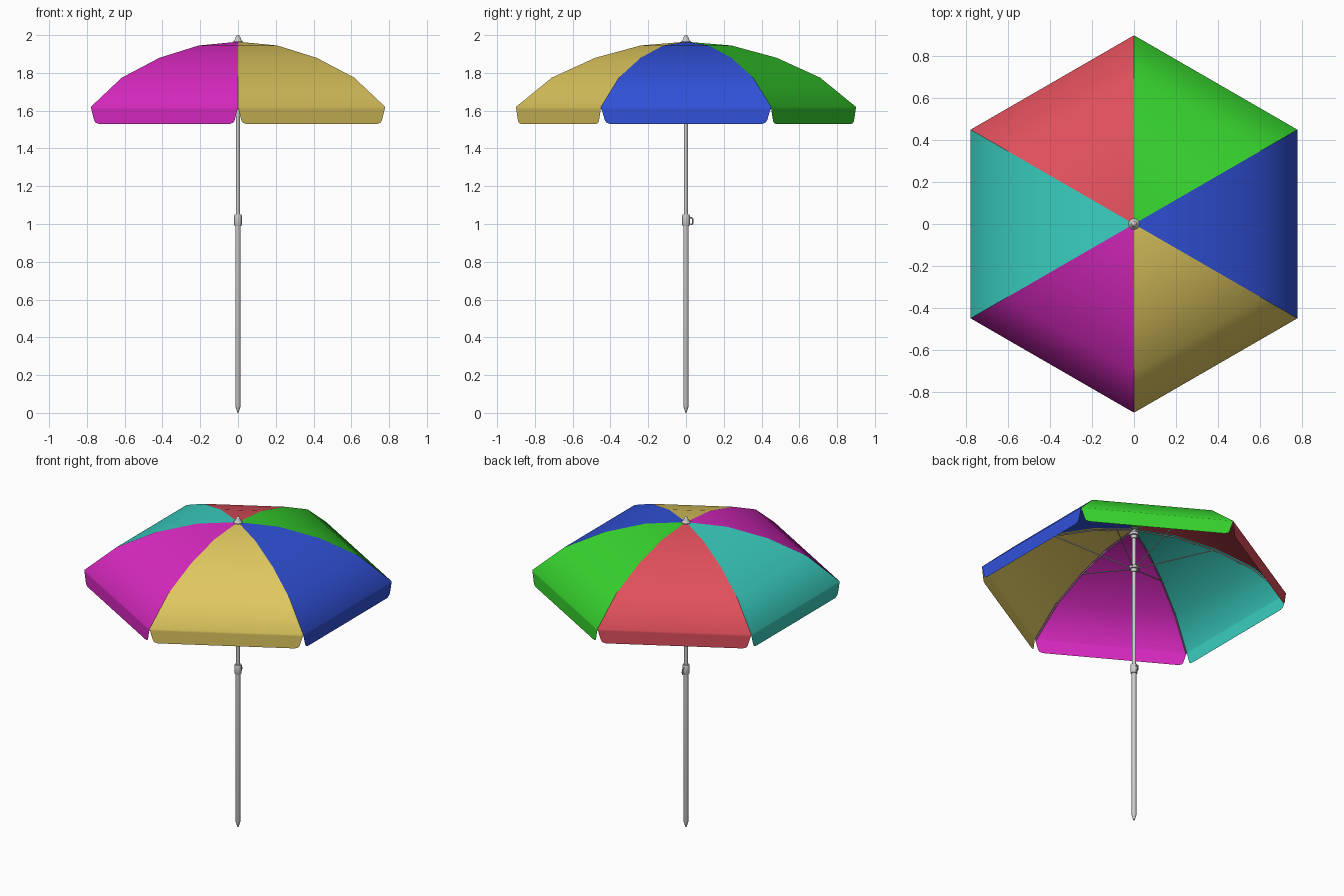
import bpy, bmesh, math
from mathutils import Vector

cube = bpy.data.objects.get("Cube")
if cube:
    bpy.data.objects.remove(cube, do_unlink=True)

SIDES = 6
STEP = math.tau / SIDES
# Seam profile (radius, height) from crown to rim
SEAM = [(0.0, 1.965), (0.24, 1.945), (0.48, 1.88), (0.71, 1.775), (0.9, 1.62)]
# Valance rows (inset from each corner, height)
VALANCE = [(0.003, 1.608), (0.02, 1.55), (0.028, 1.537), (0.048, 1.53)]
COLOURS = {
    "blue": (52, 82, 215), "green": (58, 212, 50), "red": (222, 80, 92),
    "teal": (60, 205, 190), "magenta": (215, 45, 190), "sand": (222, 198, 95),
}


def polar(radius, angle, z):
    return Vector((radius * math.cos(angle), radius * math.sin(angle), z))


def material(name, rgb):
    mat = bpy.data.materials.new(name)
    mat.use_nodes = True
    colour = [(c / 255) ** 2.2 for c in rgb] + [1.0]
    mat.diffuse_color = colour
    bsdf = mat.node_tree.nodes["Principled BSDF"]
    bsdf.inputs["Base Color"].default_value = colour
    bsdf.inputs["Roughness"].default_value = 0.8
    return mat


def finish(name, bm, angle=40, mat=None):
    mesh = bpy.data.meshes.new(name)
    bm.to_mesh(mesh)
    bm.free()
    obj = bpy.data.objects.new(name, mesh)
    bpy.context.collection.objects.link(obj)
    if mat:
        mesh.materials.append(mat)
    bpy.ops.object.select_all(action="DESELECT")
    obj.select_set(True)
    bpy.context.view_layer.objects.active = obj
    bpy.ops.object.shade_smooth_by_angle(angle=math.radians(angle))
    return obj


def lathe(name, profile, segments=20):
    """Spin a (radius, height) profile round the z axis."""
    bm = bmesh.new()
    verts = [bm.verts.new((r, 0, z)) for r, z in profile]
    edges = [bm.edges.new(pair) for pair in zip(verts, verts[1:])]
    bmesh.ops.spin(bm, geom=verts + edges, cent=(0, 0, 0), axis=(0, 0, 1),
                   angle=math.tau, steps=segments, use_duplicate=False)
    bmesh.ops.remove_doubles(bm, verts=bm.verts, dist=1e-5)
    bmesh.ops.recalc_face_normals(bm, faces=bm.faces)
    return finish(name, bm)


def rod(name, points, radius):
    """Round wire through the given points."""
    curve = bpy.data.curves.new(name, "CURVE")
    curve.dimensions = "3D"
    curve.bevel_depth = radius
    curve.bevel_resolution = 2
    curve.use_fill_caps = True
    spline = curve.splines.new("POLY")
    spline.points.add(len(points) - 1)
    for point, co in zip(spline.points, points):
        point.co = (*co, 1)
    obj = bpy.data.objects.new(name, curve)
    bpy.context.collection.objects.link(obj)
    return obj


def canopy_panel(name, centre, mat):
    bm = bmesh.new()
    start, end = centre - STEP / 2, centre + STEP / 2
    apex = bm.verts.new(polar(*SEAM[0][:1], 0, SEAM[0][1]))
    rows = [(polar(r, start, z), polar(r, end, z)) for r, z in SEAM[1:]]
    # Valance hangs straight down, with notched corners
    left, right = rows[-1]
    along = (right - left).normalized()
    for inset, z in VALANCE:
        a, b = left + along * inset, right - along * inset
        a.z = b.z = z
        rows.append((a, b))
    rows = [[bm.verts.new(co) for co in row] for row in rows]
    bm.faces.new((apex, *rows[0]))
    for (a, b), (c, d) in zip(rows, rows[1:]):
        bm.faces.new((a, c, d, b))
    bm.normal_update()
    return finish(name, bm, 60, mat)


# Canopy with ribs under each seam and stretchers to the runner
for i, (colour, rgb) in enumerate(COLOURS.items()):
    canopy_panel(f"canopy_panel_{colour}", i * STEP, material(f"{colour}_fabric", rgb))
    seam = (i + 0.5) * STEP
    rib = [polar(max(r - 0.006, 0.015), seam, z - 0.012) for r, z in SEAM]
    rod(f"rib_{i + 1}", rib, 0.004)
    rod(f"stretcher_{i + 1}",
        [polar(0.02, seam, 1.7), polar(0.47, seam, 1.868)], 0.0035)

# Pole in two telescoping sections
lathe("lower_pole", [(0, 0), (0.004, 0.003), (0.0135, 0.035), (0.0135, 1.0), (0, 1.0)])
lathe("upper_pole", [(0, 0.98), (0.0115, 0.98), (0.0115, 1.965), (0, 1.965)])

# Hubs that hold the ribs and stretchers
for name, z in (("runner", 1.7), ("top_hub", 1.925)):
    lathe(name, [(0.011, z - 0.03), (0.018, z - 0.03), (0.018, z - 0.008),
                 (0.028, z - 0.008), (0.028, z + 0.008), (0.018, z + 0.008),
                 (0.018, z + 0.02), (0.011, z + 0.02)])

# Finial on the crown
lathe("finial", [(0, 1.958), (0.026, 1.958), (0.026, 1.966), (0.02, 1.972),
                 (0.013, 1.985), (0.011, 1.994), (0.006, 1.999), (0, 2.0)])

# Height lock with a small looped lever at the back
lathe("lock_collar", [(0.012, 0.99), (0.018, 0.99), (0.02, 0.994), (0.02, 1.046),
                      (0.018, 1.05), (0.011, 1.05)])
rod("lock_lever", [(0, 0.016, 1.034), (0, 0.028, 1.034), (0, 0.036, 1.026),
                   (0, 0.037, 1.008), (0, 0.032, 0.998), (0, 0.024, 0.998)], 0.004)
